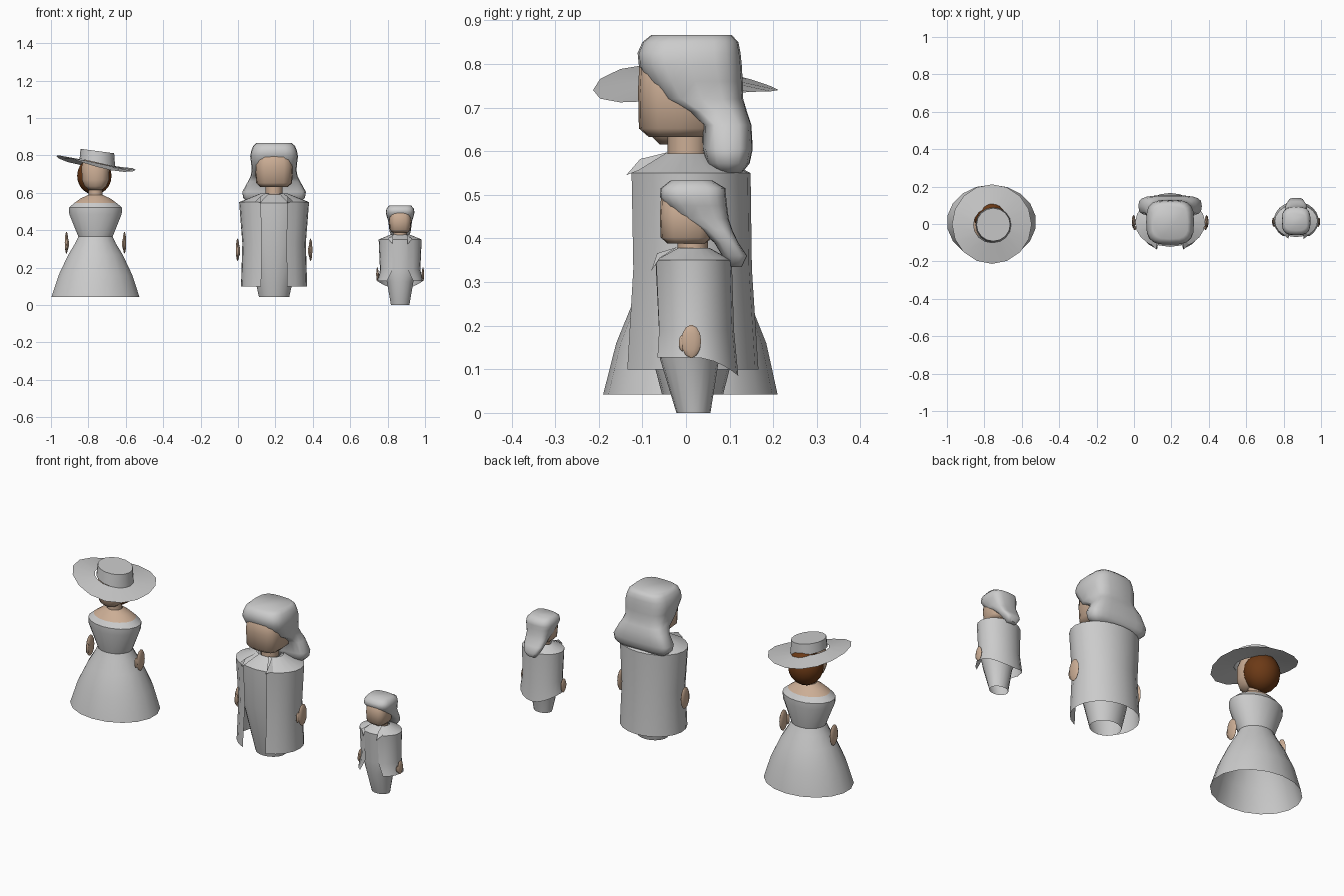
import bpy, math
from math import sin, cos, radians


def material(name, rgb):
    m = bpy.data.materials.new(name)
    m.diffuse_color = (*rgb, 1)
    return m


GREY = material("light grey", (0.6, 0.6, 0.6))
SKIN = material("skin", (0.6, 0.42, 0.3))
BROWN = material("brown hair", (0.15, 0.042, 0.008))


def make(name, verts, faces, mat, angle=35):
    me = bpy.data.meshes.new(name)
    me.from_pydata(verts, [], faces)
    me.materials.append(mat)
    ob = bpy.data.objects.new(name, me)
    bpy.context.collection.objects.link(ob)
    bpy.ops.object.select_all(action='DESELECT')
    ob.select_set(True)
    bpy.context.view_layer.objects.active = ob
    bpy.ops.object.shade_smooth_by_angle(angle=radians(angle))
    return ob


def spow(v, e):
    return math.copysign(abs(v) ** e, v)


def loft(name, cx, rows, mat, n=16, e=1.0, bottom=False, top=False,
         gap=False, zfun=None, angle=35):
    """Stack rings of (z, half width, front y, back y, gap angle)."""
    verts, faces = [], []
    for i, row in enumerate(rows):
        z, rx, yf, yb = row[:4]
        g = radians(row[4]) if gap else 0
        for k in range(n):
            t = k / (n - 1) if gap else k / n
            a = -math.pi / 2 + g + t * (2 * math.pi - 2 * g)
            x = cx + rx * spow(cos(a), e)
            y = (yf + yb) / 2 + (yb - yf) / 2 * spow(sin(a), e)
            verts.append((x, y, z + (zfun(i, a) if zfun else 0)))
    for i in range(len(rows) - 1):
        for k in range(n - 1 if gap else n):
            j = (k + 1) % n
            faces.append((i * n + k, i * n + j, (i + 1) * n + j, (i + 1) * n + k))
    if bottom:
        faces.append(tuple(reversed(range(n))))
    if top:
        faces.append(tuple(range((len(rows) - 1) * n, len(rows) * n)))
    return make(name, verts, faces, mat, angle)


def ball(name, c, r, mat, n=12, rings=8):
    rows = []
    for i in range(rings + 1):
        t = math.pi * (0.03 + 0.94 * i / rings)
        s = sin(t)
        rows.append((c[2] - r[2] * cos(t), r[0] * s, c[1] - r[1] * s, c[1] + r[1] * s))
    return loft(name, c[0], rows, mat, n, bottom=True, top=True, angle=60)


def hands(who, cx, off, z, h):
    # flat mitten hands with a thumb at the front
    for side, s in (("left", -1), ("right", 1)):
        x = cx + s * off
        ball(f"{who}_{side}_hand", (x, 0.012, z), (h * 0.17, h * 0.6, h), SKIN, 10, 6)
        ball(f"{who}_{side}_thumb", (x - s * h * 0.1, 0.012 - h * 0.55, z - h * 0.1),
             (h * 0.13, h * 0.2, h * 0.5), SKIN, 8, 5)


def lapels(who, cx, pts):
    # raised collar flaps beside the front opening
    for side, s in (("left", -1), ("right", 1)):
        make(f"{who}_{side}_lapel", [(cx + s * x, y, z) for x, y, z in pts],
             [(0, 1, 2, 3)], GREY)


# ---- woman ----
W = -0.762
loft("woman_skirt", W, [(0.042, 0.239, -0.19, 0.21), (0.16, 0.2, -0.16, 0.184),
                        (0.27, 0.147, -0.115, 0.14), (0.33, 0.11, -0.085, 0.107),
                        (0.365, 0.093, -0.07, 0.09)], GREY, 18)
loft("woman_bodice", W, [(0.365, 0.093, -0.07, 0.09), (0.485, 0.142, -0.1, 0.115),
                         (0.52, 0.145, -0.1, 0.115), (0.545, 0.115, -0.08, 0.095)], GREY, 18)
loft("woman_shoulders", W, [(0.545, 0.115, -0.08, 0.095), (0.57, 0.08, -0.055, 0.07),
                            (0.588, 0.04, -0.032, 0.046)], SKIN, 18)
loft("woman_neck", W, [(0.58, 0.037, -0.032, 0.044), (0.64, 0.037, -0.032, 0.044)], SKIN, 12)
loft("woman_head", W, [(0.615, 0.035, -0.06, 0.03), (0.635, 0.06, -0.08, 0.05),
                       (0.67, 0.074, -0.088, 0.06), (0.74, 0.076, -0.088, 0.07),
                       (0.775, 0.065, -0.075, 0.06)], SKIN, 14, 0.85, True, True, angle=60)
ball("woman_hair", (-0.768, 0.045, 0.69), (0.092, 0.088, 0.1), BROWN, 16, 10)
hands("woman", W, 0.155, 0.333, 0.058)


# wavy tilted hat brim, then the crown
def brim_wave(i, a):
    if i:
        return -0.022 * cos(a)
    return -0.037 * cos(a) + 0.01 * cos(2 * a) + 0.012 * sin(2 * a)


def crown_tilt(i, a):
    return -(0.022, 0.012)[i] * cos(a)


loft("hat_brim", -0.76, [(0.75, 0.213, -0.213, 0.212), (0.76, 0.098, -0.1, 0.09)],
     GREY, 16, zfun=brim_wave)
loft("hat_crown", -0.752, [(0.76, 0.095, -0.1, 0.09), (0.823, 0.09, -0.092, 0.085)],
     GREY, 16, top=True, zfun=crown_tilt)

# ---- man ----
M = 0.193
loft("man_legs_and_vest", M, [(0.042, 0.082, -0.055, 0.085), (0.1, 0.095, -0.07, 0.1),
                              (0.33, 0.15, -0.118, 0.135), (0.545, 0.178, -0.122, 0.138),
                              (0.59, 0.06, -0.045, 0.055)], GREY, 18)
loft("man_coat", M, [(0.1, 0.177, -0.147, 0.166, 23), (0.33, 0.17, -0.132, 0.151, 23),
                     (0.55, 0.187, -0.135, 0.148, 22), (0.595, 0.075, -0.05, 0.06, 22)],
     GREY, 19, gap=True)
lapels("man", M, [(0.072, -0.137, 0.545), (0.072, -0.105, 0.582), (0.045, -0.04, 0.598),
                  (0.1, -0.11, 0.555)])
loft("man_neck", M, [(0.58, 0.046, -0.042, 0.05), (0.66, 0.046, -0.042, 0.05)], SKIN, 12)
loft("man_head", M, [(0.632, 0.075, -0.085, 0.045), (0.652, 0.096, -0.108, 0.08),
                     (0.74, 0.102, -0.11, 0.09), (0.8, 0.095, -0.107, 0.09),
                     (0.825, 0.075, -0.08, 0.07)], SKIN, 16, 0.65, True, True, angle=60)
loft("man_long_hair", M, [(0.55, 0.14, 0.07, 0.128), (0.572, 0.165, 0.046, 0.146),
                          (0.605, 0.17, 0.038, 0.153), (0.66, 0.14, 0.037, 0.15),
                          (0.69, 0.125, 0.0, 0.14), (0.72, 0.12, -0.06, 0.131),
                          (0.76, 0.123, -0.088, 0.13), (0.795, 0.128, -0.108, 0.128),
                          (0.825, 0.122, -0.111, 0.125), (0.85, 0.112, -0.1, 0.12),
                          (0.866, 0.095, -0.08, 0.105)], GREY, 20, 0.6, True, True, angle=60)
hands("man", M, 0.195, 0.295, 0.06)

# ---- child ----
C = 0.867


def tail_drop(i, a):
    return -0.042 * max(0, sin(a)) ** 2 if i == 0 else 0


loft("child_legs_and_vest", C, [(0.0, 0.05, -0.022, 0.056), (0.125, 0.072, -0.06, 0.076),
                                (0.19, 0.1, -0.062, 0.095), (0.35, 0.108, -0.07, 0.098),
                                (0.375, 0.045, -0.02, 0.05)], GREY, 18)
loft("child_coat", C, [(0.127, 0.12, -0.085, 0.12, 36), (0.19, 0.108, -0.068, 0.11, 22),
                       (0.35, 0.115, -0.074, 0.105, 20), (0.378, 0.048, -0.02, 0.054, 20)],
     GREY, 19, gap=True, zfun=tail_drop)
lapels("child", C, [(0.04, -0.08, 0.325), (0.04, -0.066, 0.366), (0.03, -0.02, 0.38),
                    (0.065, -0.06, 0.355)])
loft("child_neck", C, [(0.36, 0.036, -0.02, 0.05), (0.41, 0.036, -0.02, 0.05)], SKIN, 12)
loft("child_head", C, [(0.388, 0.042, -0.042, 0.045), (0.402, 0.055, -0.058, 0.06),
                       (0.45, 0.06, -0.06, 0.068), (0.5, 0.055, -0.057, 0.065),
                       (0.512, 0.042, -0.04, 0.05)], SKIN, 16, 0.7, True, True, angle=60)
loft("child_tied_hair", C, [(0.335, 0.025, 0.098, 0.128), (0.36, 0.042, 0.083, 0.14),
                            (0.39, 0.056, 0.065, 0.12), (0.42, 0.06, 0.03, 0.106),
                            (0.445, 0.063, -0.02, 0.098), (0.475, 0.072, -0.045, 0.094),
                            (0.495, 0.077, -0.06, 0.092), (0.515, 0.073, -0.058, 0.09),
                            (0.533, 0.058, -0.035, 0.06)], GREY, 20, 0.65, True, True, angle=60)
hands("child", C, 0.122, 0.164, 0.038)
